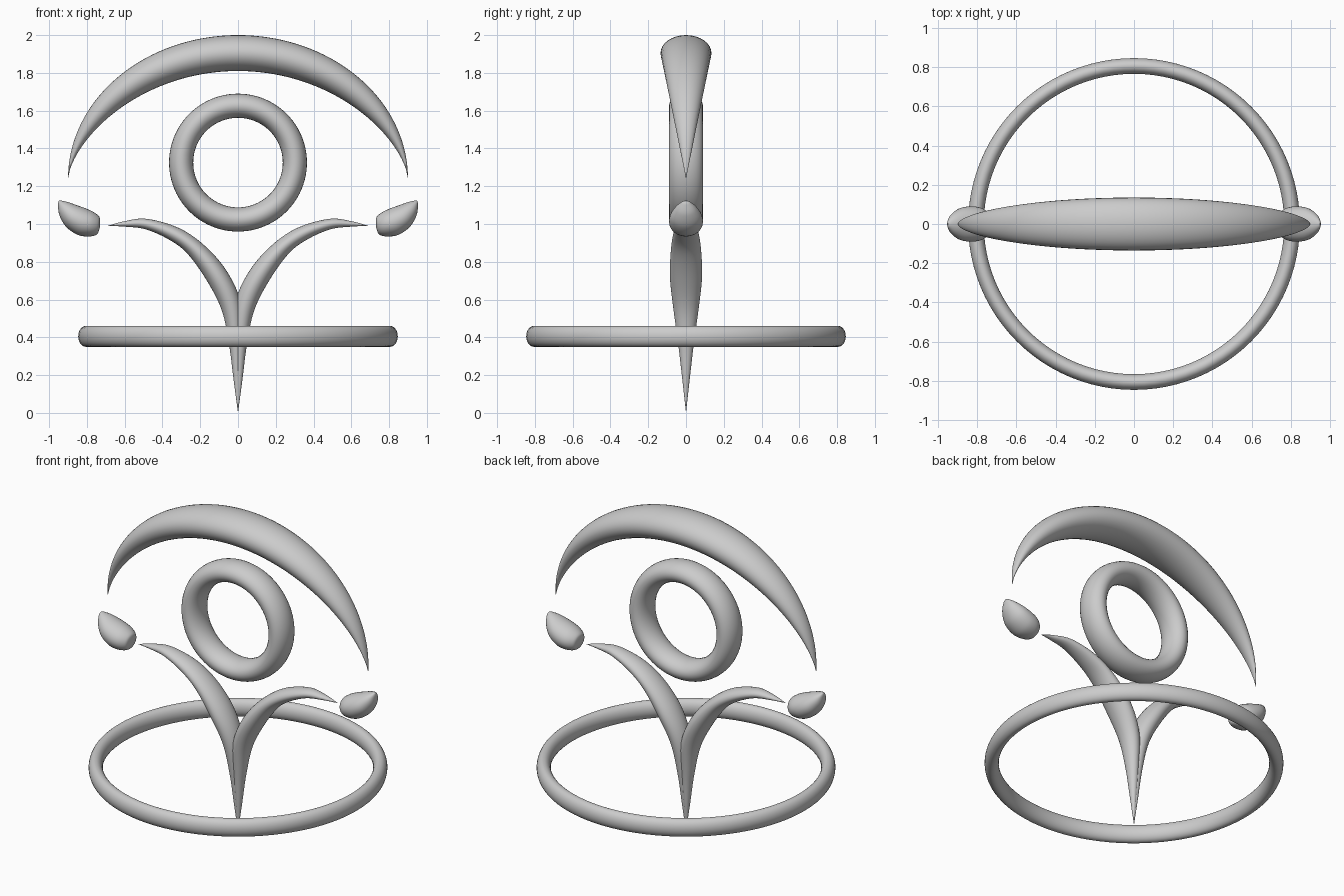
import bpy, bmesh, math
from mathutils import Vector

if "Cube" in bpy.data.objects:
    bpy.data.objects.remove(bpy.data.objects["Cube"])

GREY = (0.6, 0.6, 0.6, 1)
mat = bpy.data.materials.new("plain_grey")
mat.use_nodes = True
mat.diffuse_color = GREY
mat.node_tree.nodes["Principled BSDF"].inputs["Base Color"].default_value = GREY


def finish(ob):
    ob.data.materials.append(mat)
    bpy.ops.object.select_all(action='DESELECT')
    ob.select_set(True)
    bpy.context.view_layer.objects.active = ob
    bpy.ops.object.shade_smooth_by_angle(angle=math.radians(50))


def spline(rows, steps=8):
    """Smooth curve through rows of numbers."""
    rows = [Vector(r) for r in rows]
    pts = [rows[0]] + rows + [rows[-1]]
    out = []
    for a, b, c, d in zip(pts, pts[1:], pts[2:], pts[3:]):
        for k in range(steps):
            t = k / steps
            out.append(0.5 * (2 * b + (c - a) * t + (2 * a - 5 * b + 4 * c - d) * t * t
                              + (3 * b - a - 3 * c + d) * t ** 3))
    return out + [rows[-1]]


def loft(name, rows, side=1, sides=32):
    """Oval sections between two edges: (edge x, z, other edge x, z, half depth)."""
    bm = bmesh.new()
    rings = []
    for ax, az, bx, bz, depth in rows:
        mx, mz, hx, hz = (ax + bx) / 2, (az + bz) / 2, (ax - bx) / 2, (az - bz) / 2
        ring = []
        for k in range(sides):
            u = math.tau * k / sides
            c = math.cos(u)
            ring.append(bm.verts.new((side * (mx + hx * c), depth * math.sin(u), mz + hz * c)))
        rings.append(ring)
    for r, s in zip(rings, rings[1:]):
        for k in range(sides):
            n = (k + 1) % sides
            bm.faces.new((r[k], r[n], s[n], s[k]))
    bmesh.ops.remove_doubles(bm, verts=bm.verts, dist=0.0003)
    bmesh.ops.recalc_face_normals(bm, faces=bm.faces)
    me = bpy.data.meshes.new(name)
    bm.to_mesh(me)
    bm.free()
    ob = bpy.data.objects.new(name, me)
    bpy.context.collection.objects.link(ob)
    finish(ob)


def hoop(name, z, major, minor, stretch, upright):
    """Ring with an oval section, stretched along its axis."""
    bpy.ops.mesh.primitive_torus_add(major_radius=major, minor_radius=minor,
                                     major_segments=96, minor_segments=28)
    ob = bpy.context.object
    ob.name = name
    ob.location.z = z
    ob.scale.z = stretch
    if upright:
        ob.rotation_euler.x = math.pi / 2
    bpy.ops.object.transform_apply(location=False, rotation=True, scale=True)
    finish(ob)


# Crescent arch over the top
arch = []
for k in range(73):
    t = math.pi * k / 72
    s = max(0.0, math.sin(t))
    ox, oz = 0.9 * math.cos(t), 1.24 + 0.76 * s
    ix = ox - 0.11 * math.sin(2 * t)
    iz = 1.24 + 0.57 * max(0.0, 1 - (ix / 0.9) ** 2) ** 0.65
    arch.append((ox, oz, ix, iz, 0.135 * ((oz + iz) / 2 - 1.24) / 0.665))
loft("crescent_arch", arch)

# Rings
hoop("centre_ring", 1.325, 0.301, 0.064, 1.4, True)
hoop("base_ring", 0.405, 0.806, 0.04, 1.38, False)

# Curved leaves and drops, one on each side
leaf = spline([
    (0, 0, 0, 0, 0),
    (-0.012, 0.18, 0.024, 0.18, 0.02),
    (-0.022, 0.38, 0.047, 0.36, 0.042),
    (-0.015, 0.58, 0.085, 0.54, 0.068),
    (0.053, 0.74, 0.165, 0.70, 0.085),
    (0.165, 0.875, 0.27, 0.845, 0.08),
    (0.307, 0.976, 0.37, 0.92, 0.067),
    (0.48, 1.027, 0.49, 0.972, 0.045),
    (0.60, 1.015, 0.60, 0.986, 0.022),
    (0.69, 0.99, 0.69, 0.99, 0)])
drop = spline([
    (0.95, 1.122, 0.95, 1.122, 0),
    (0.938, 1.124, 0.953, 1.098, 0.022),
    (0.90, 1.116, 0.945, 1.045, 0.055),
    (0.855, 1.10, 0.91, 0.985, 0.082),
    (0.81, 1.084, 0.85, 0.943, 0.09),
    (0.77, 1.066, 0.79, 0.934, 0.082),
    (0.738, 1.043, 0.75, 0.943, 0.058),
    (0.73, 1.022, 0.736, 0.965, 0.032),
    (0.73, 0.995, 0.73, 0.995, 0)])
for side, label in ((1, "left"), (-1, "right")):
    loft(label + "_leaf", leaf, side)
    loft(label + "_drop", drop, side)
